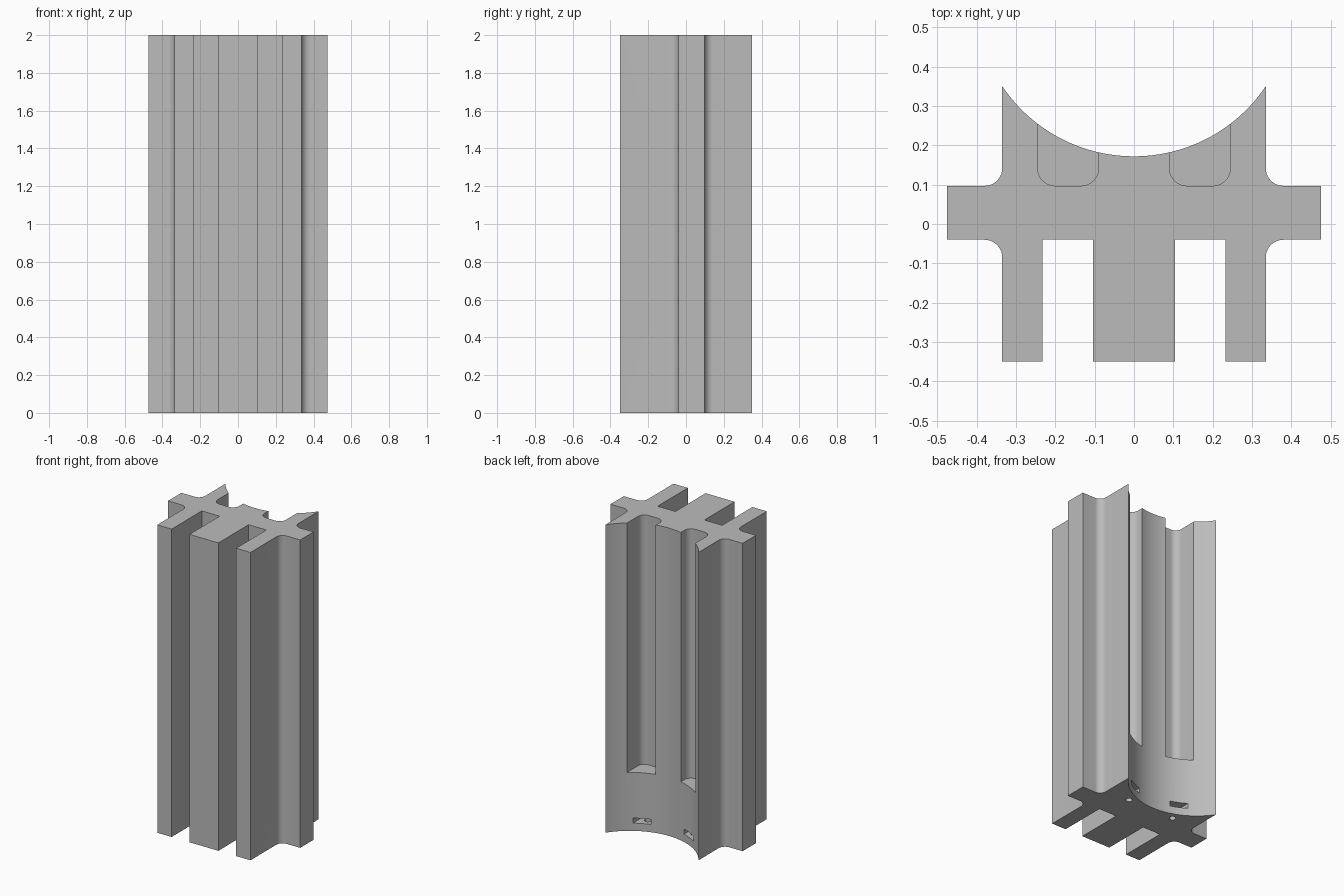
import bpy, bmesh
from math import cos, sin, pi, asin
from mathutils import Matrix

if "Cube" in bpy.data.objects:
    bpy.data.objects.remove(bpy.data.objects["Cube"], do_unlink=True)

grey = bpy.data.materials.new("plain grey")
grey.use_nodes = True
grey.diffuse_color = (0.5, 0.5, 0.5, 1)
grey.node_tree.nodes["Principled BSDF"].inputs["Base Color"].default_value = (0.5, 0.5, 0.5, 1)


def arc(cx, cy, r, start, end, steps=10):
    """Points on an arc, angles in units of pi."""
    angles = [pi * (start + (end - start) * i / steps) for i in range(steps + 1)]
    return [(cx + r * cos(a), cy + r * sin(a)) for a in angles]


def prism(name, points, low, high, matrix=Matrix()):
    """Extrude a closed profile from low to high along its normal."""
    bm = bmesh.new()
    face = bm.faces.new([bm.verts.new((x, y, low)) for x, y in points])
    top = bmesh.ops.extrude_face_region(bm, geom=[face])["geom"]
    verts = [v for v in top if isinstance(v, bmesh.types.BMVert)]
    bmesh.ops.translate(bm, vec=(0, 0, high - low), verts=verts)
    bm.transform(matrix)
    bmesh.ops.recalc_face_normals(bm, faces=bm.faces)
    mesh = bpy.data.meshes.new(name)
    bm.to_mesh(mesh)
    bm.free()
    mesh.materials.append(grey)
    obj = bpy.data.objects.new(name, mesh)
    bpy.context.collection.objects.link(obj)
    return obj


def cut(target, cutter):
    """Subtract the cutter and discard it."""
    mod = target.modifiers.new("cut", "BOOLEAN")
    mod.operation, mod.solver, mod.object = "DIFFERENCE", "EXACT", cutter
    bpy.context.view_layer.objects.active = target
    bpy.ops.object.modifier_apply(modifier=mod.name)
    bpy.data.objects.remove(cutter, do_unlink=True)


# Main body: half profile with legs, wing and fillets, mirrored, closed by a concave back
R, CY, F = 0.404, 0.576, 0.045
LEG, WING, LOW, HIGH, END = 0.335, 0.475, -0.04, 0.097, 0.35
half = [(0.104, -END), (0.104, LOW), (0.232, LOW), (0.232, -END), (LEG, -END)]
half += arc(LEG + F, LOW - F, F, 1, 0.5)
half += [(WING, LOW), (WING, HIGH)]
half += arc(LEG + F, HIGH + F, F, 1.5, 1)
spread = asin(LEG / R) / pi
back = arc(0, CY, R, 1.5 + spread, 1.5 - spread, 48)
profile = half + back + [(-x, y) for x, y in reversed(half)]
body = prism("extruded_body", profile, 0, 2)

for side in (-1, 1):
    # Round-cornered channel in the concave back, stopping above the base
    x, w = side * 0.1675, 0.0775
    channel = [(x + w, 0.5), (x - w, 0.5)]
    channel += arc(x - w + F, HIGH + F, F, 1, 1.5)
    channel += arc(x + w - F, HIGH + F, F, 1.5, 2)
    cut(body, prism("channel_cutter", channel, 0.38, 2.2))

    # Small pocket near the base with a screw hole from below
    pocket = [(x - 0.05, 0.11), (x + 0.05, 0.11), (x + 0.05, 0.4), (x - 0.05, 0.4)]
    cut(body, prism("pocket_cutter", pocket, 0.05, 0.083))
    hole = arc(x, 0.153, 0.02, 0, 2, 24)[:-1]
    cut(body, prism("hole_cutter", hole, -0.1, 0.065))

# Rounded slots passing sideways through all legs
sideways = Matrix(((0, 0, 1, 0), (1, 0, 0, 0), (0, 1, 0, 0), (0, 0, 0, 1)))
for z in (0.498, 1.508):
    slot = arc(-0.23, z + 0.036, 0.035, 0, 1, 12) + arc(-0.23, z - 0.036, 0.035, 1, 2, 12)
    cut(body, prism("slot_cutter", slot, -0.6, 0.6, sideways))

# Smooth the curves and keep the corners sharp
bpy.ops.object.select_all(action="DESELECT")
body.select_set(True)
bpy.context.view_layer.objects.active = body
bpy.ops.object.shade_smooth_by_angle(angle=pi / 6)
